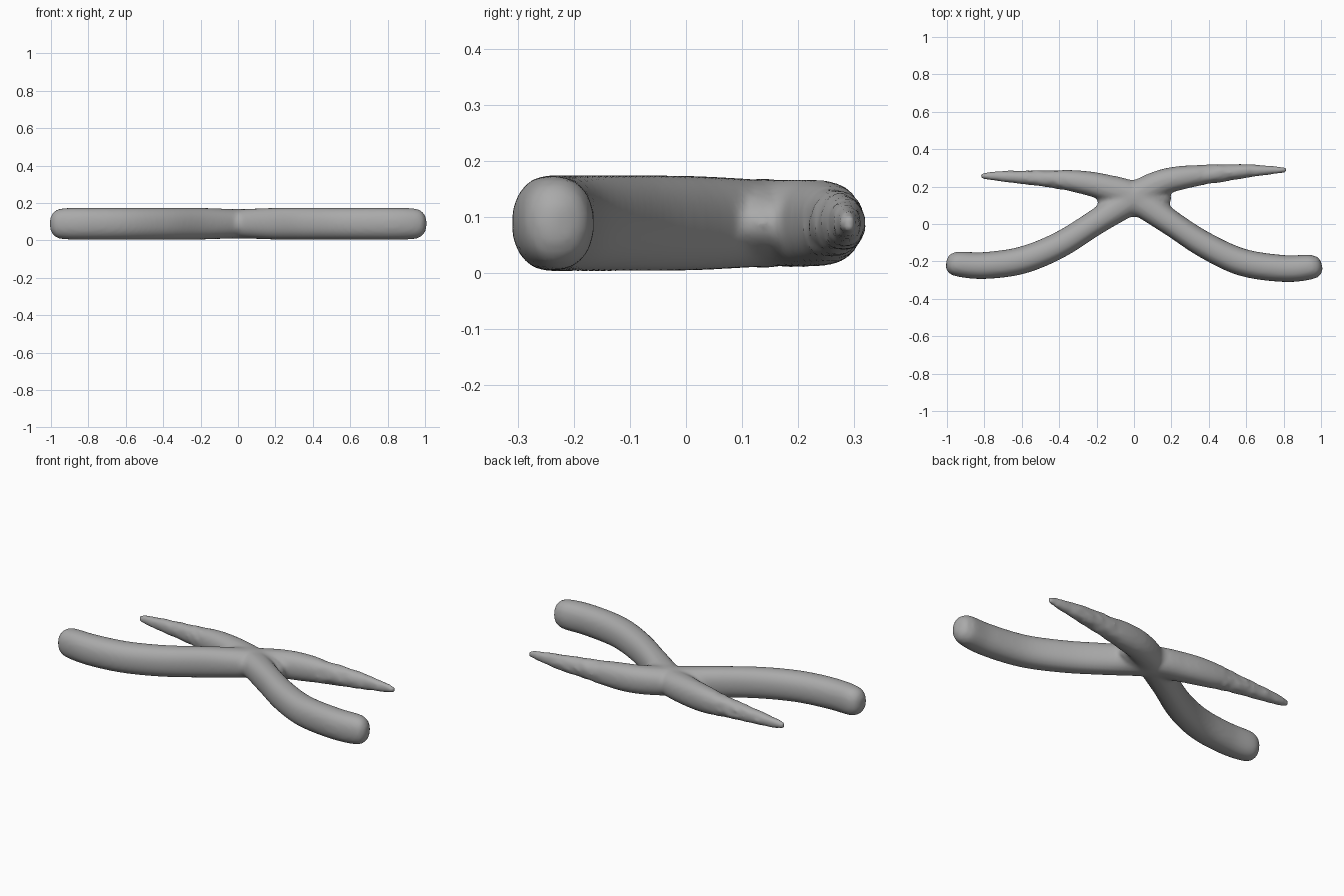
import bpy
import bmesh
import math
import random
from mathutils import Vector, Matrix

random.seed(4)
if "Cube" in bpy.data.objects:
    bpy.data.objects.remove(bpy.data.objects["Cube"], do_unlink=True)

SIDES = 24
MID_Z = 0.089

steel = bpy.data.materials.new("plain_grey")
steel.use_nodes = True
grey = (0.4, 0.4, 0.4, 1)
steel.diffuse_color = grey
steel.node_tree.nodes["Principled BSDF"].inputs["Base Color"].default_value = grey


def spline(points, steps=6):
    """Catmull-Rom curve through (x, y, half width, half height)."""
    pts = [Vector(p) for p in points]
    pts = [2 * pts[0] - pts[1]] + pts + [2 * pts[-1] - pts[-2]]
    out = []
    for a, b, c, d in zip(pts, pts[1:], pts[2:], pts[3:]):
        for i in range(steps):
            t = i / steps
            out.append(0.5 * (2 * b + (c - a) * t + (2 * a - 5 * b + 4 * c - d) * t * t
                              + (3 * b - a - 3 * c + d) * t ** 3))
    return out + [pts[-2]]


def add_lever(bm, points, jaw_sign):
    """Sweep an oval section along a flat path; the jaw is slightly rough."""
    path = spline(points)
    rings = []
    for i, p in enumerate(path):
        tangent = path[min(i + 1, len(path) - 1)].xy - path[max(i - 1, 0)].xy
        tangent.normalize()
        side = Vector((-tangent.y, tangent.x, 0))
        rough = 0.09 if p.x * jaw_sign > 0.35 else 0
        ring = []
        for k in range(SIDES):
            a = 2 * math.pi * k / SIDES
            c, s = math.cos(a), math.sin(a)
            u = math.copysign(abs(c) ** 0.9, c)
            v = math.copysign(abs(s) ** 0.9, s)
            f = 1 + random.uniform(-rough, rough)
            ring.append(bm.verts.new(Vector((p.x, p.y, MID_Z))
                        + side * (u * max(p.z, 0.004) * f)
                        + Vector((0, 0, v * max(p.w, 0.004) * f))))
        rings.append(ring)
    for r, q in zip(rings, rings[1:]):
        for k in range(SIDES):
            n = (k + 1) % SIDES
            bm.faces.new((r[k], r[n], q[n], q[k]))
    bm.faces.new(rings[0][::-1])
    bm.faces.new(rings[-1])


# each lever runs from a rounded grip, through the pivot, to a tapered jaw
lever_a = [(-1.003, -0.205, 0.025, 0.03), (-0.985, -0.208, 0.05, 0.062),
           (-0.94, -0.214, 0.067, 0.082), (-0.8, -0.222, 0.072, 0.086),
           (-0.6, -0.194, 0.073, 0.086), (-0.4, -0.113, 0.07, 0.086),
           (-0.2, 0.012, 0.068, 0.085), (0, 0.14, 0.08, 0.078),
           (0.14, 0.218, 0.07, 0.078), (0.27, 0.25, 0.062, 0.074),
           (0.43, 0.268, 0.048, 0.058), (0.6, 0.283, 0.036, 0.045),
           (0.74, 0.288, 0.022, 0.03), (0.815, 0.289, 0.014, 0.018)]
lever_b = [(1.003, -0.215, 0.025, 0.03), (0.985, -0.22, 0.05, 0.062),
           (0.94, -0.23, 0.067, 0.082), (0.8, -0.238, 0.072, 0.086),
           (0.58, -0.205, 0.073, 0.086), (0.38, -0.113, 0.07, 0.086),
           (0.2, 0.004, 0.068, 0.085), (0, 0.14, 0.08, 0.078),
           (-0.16, 0.197, 0.07, 0.078), (-0.3, 0.227, 0.06, 0.072),
           (-0.45, 0.242, 0.046, 0.055), (-0.6, 0.25, 0.036, 0.042),
           (-0.74, 0.256, 0.025, 0.03), (-0.82, 0.257, 0.014, 0.018)]

bm = bmesh.new()
add_lever(bm, lever_a, 1)
add_lever(bm, lever_b, -1)

# swollen pivot body that blends the two levers
bmesh.ops.create_uvsphere(bm, u_segments=32, v_segments=16, radius=1,
                          matrix=Matrix.Translation((0, 0.137, MID_Z))
                          @ Matrix.Diagonal((0.2, 0.1, 0.08, 1)))
bmesh.ops.recalc_face_normals(bm, faces=bm.faces)

mesh = bpy.data.meshes.new("pliers")
bm.to_mesh(mesh)
bm.free()
mesh.materials.append(steel)
pliers = bpy.data.objects.new("pliers", mesh)
bpy.context.collection.objects.link(pliers)

# fuse everything into one softly blended skin
fuse = pliers.modifiers.new("fuse", 'REMESH')
fuse.mode = 'VOXEL'
fuse.voxel_size = 0.011
fuse.use_smooth_shade = True
soften = pliers.modifiers.new("soften", 'SMOOTH')
soften.factor = 0.5
soften.iterations = 6
